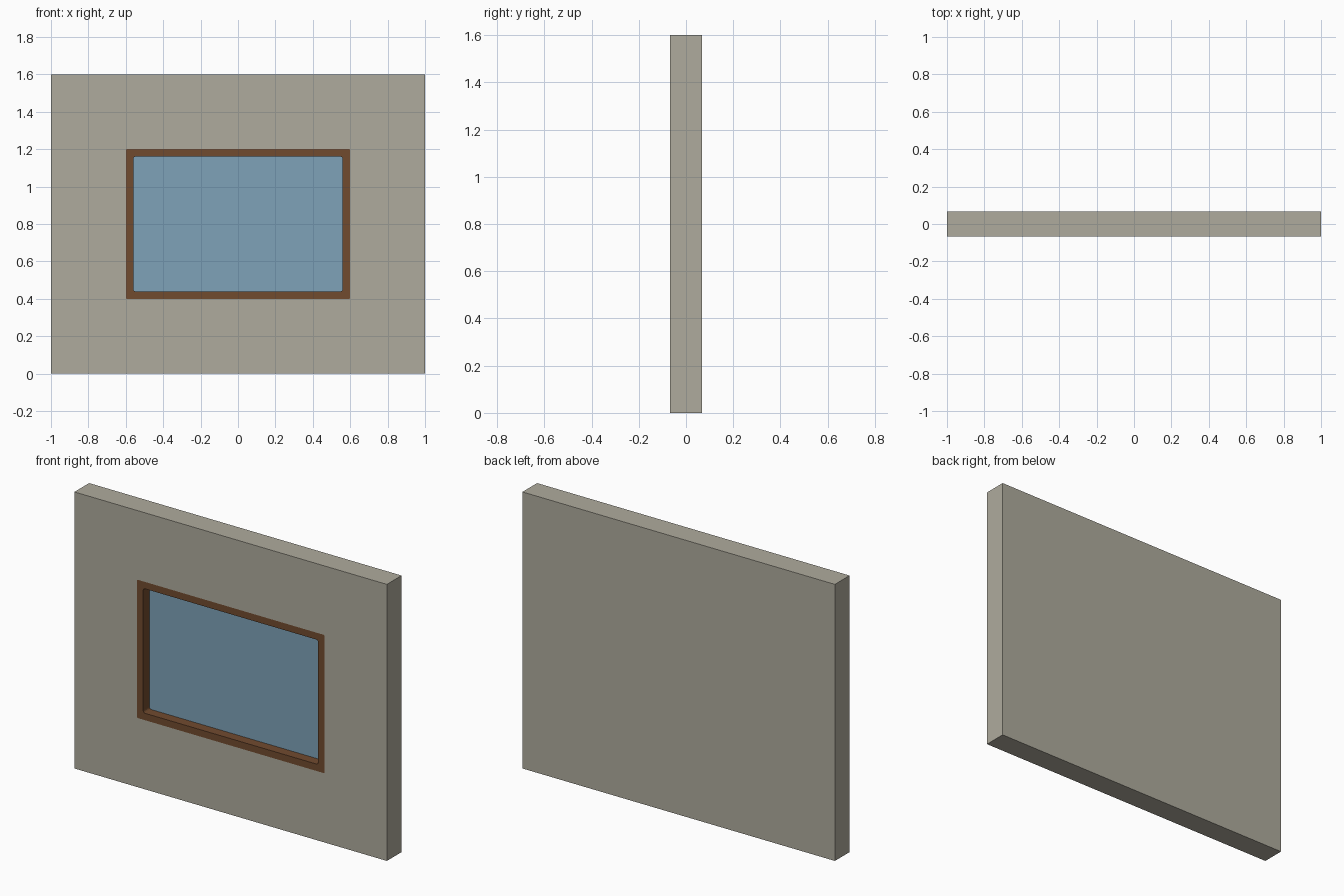
import bpy, bmesh, math

if "Cube" in bpy.data.objects:
    bpy.data.objects.remove(bpy.data.objects["Cube"])

W, H, D = 2.0, 1.6, 0.134          # wall size
CZ = 0.8                           # window centre height
FRONT = -D / 2


def material(name, rgb):
    m = bpy.data.materials.new(name)
    m.diffuse_color = (*rgb, 1)
    m.use_nodes = True
    m.node_tree.nodes["Principled BSDF"].inputs["Base Color"].default_value = m.diffuse_color
    return m


plaster = material("warm grey plaster", (0.43, 0.41, 0.34))
wood = material("brown wood", (0.165, 0.07, 0.028))
pane = material("blue glass", (0.21, 0.36, 0.48))


def outline(hw, hh, r, steps=3):
    """Rounded rectangle around the window centre, as (x, z) points."""
    pts = []
    for i, (sx, sz) in enumerate([(1, 1), (-1, 1), (-1, -1), (1, -1)]):
        for k in range(steps + 1):
            a = math.pi / 2 * (i + k / steps)
            pts.append((sx * (hw - r) + r * math.cos(a),
                        CZ + sz * (hh - r) + r * math.sin(a)))
    return pts


def finish(name, bm, mat):
    bmesh.ops.recalc_face_normals(bm, faces=bm.faces)
    me = bpy.data.meshes.new(name)
    bm.to_mesh(me)
    bm.free()
    me.materials.append(mat)
    ob = bpy.data.objects.new(name, me)
    bpy.context.collection.objects.link(ob)
    return ob


def prism(name, pts, y0, y1, mat):
    bm = bmesh.new()
    a, b = ([bm.verts.new((x, y, z)) for x, z in pts] for y in (y0, y1))
    bm.faces.new(a)
    bm.faces.new(b)
    for i in range(len(pts)):
        j = (i + 1) % len(pts)
        bm.faces.new((a[i], a[j], b[j], b[i]))
    return finish(name, bm, mat)


def ring(name, outer, inner, y0, y1, mat):
    bm = bmesh.new()
    loops = [[bm.verts.new((x, y, z)) for x, z in pts]
             for pts, y in ((outer, y0), (outer, y1), (inner, y1), (inner, y0))]
    n = len(outer)
    for k in range(4):
        a, b = loops[k], loops[(k + 1) % 4]
        for i in range(n):
            j = (i + 1) % n
            bm.faces.new((a[i], a[j], b[j], b[i]))
    return finish(name, bm, mat)


opening = outline(0.6, 0.4, 0.006)

# Wall with a window pocket open only at the front
wall = prism("wall", [(-W / 2, 0), (W / 2, 0), (W / 2, H), (-W / 2, H)],
             FRONT, -FRONT, plaster)
cutter = prism("pocket_cutter", opening, FRONT - 0.1, 0.01, plaster)
cutter.hide_render = True
cutter.hide_viewport = True
cut = wall.modifiers.new("pocket", 'BOOLEAN')
cut.object = cutter
cut.operation = 'DIFFERENCE'
cut.solver = 'EXACT'

# Flush wooden frame and recessed glass
ring("window_frame", opening, outline(0.56, 0.36, 0.012), FRONT, 0.01, wood)
prism("window_glass", outline(0.565, 0.365, 0.012), -0.01, 0.005, pane)
